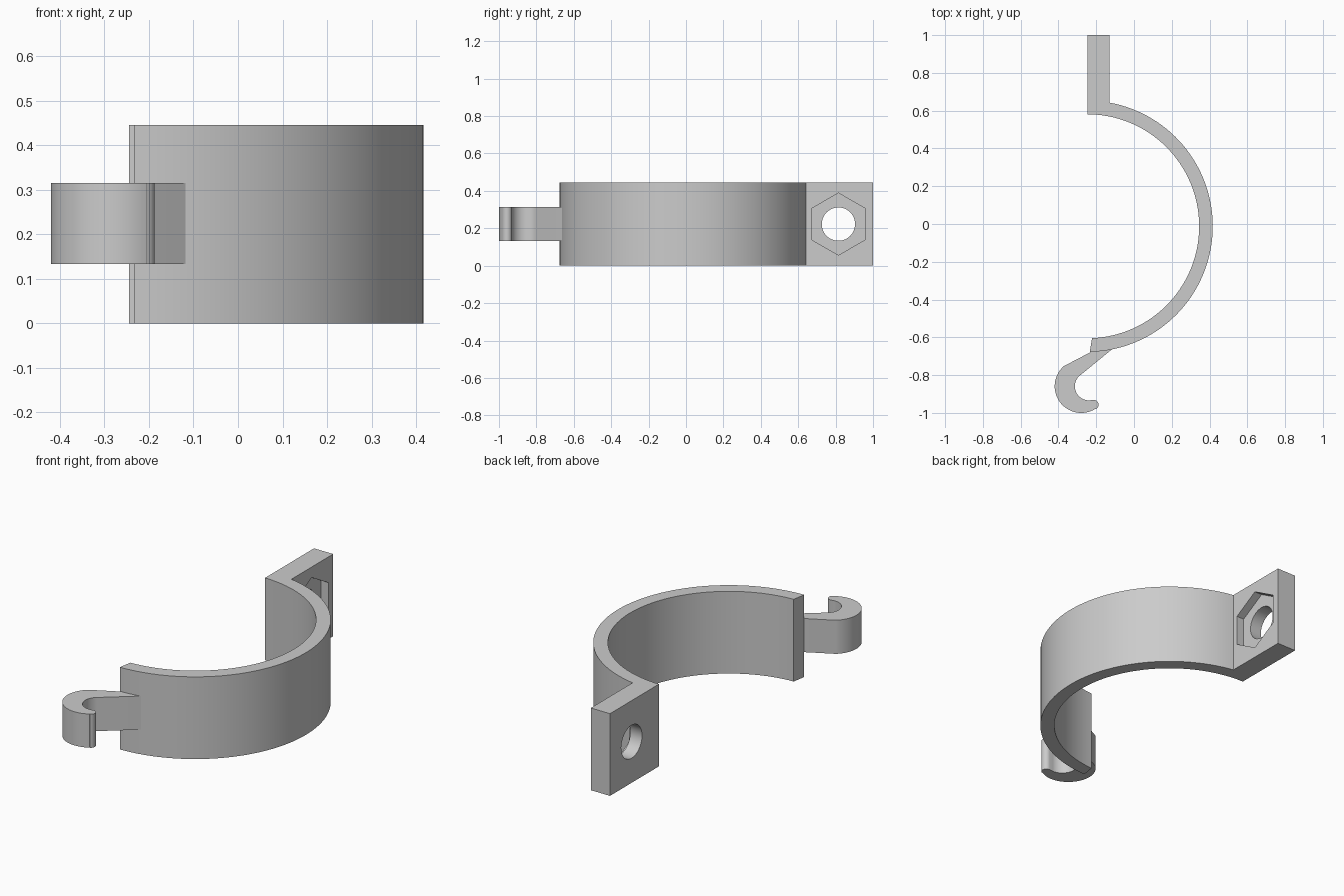
import bpy, bmesh, math
from mathutils import Matrix, Vector

cube = bpy.data.objects.get("Cube")
if cube:
    bpy.data.objects.remove(cube, do_unlink=True)

HEIGHT = 0.445
RING = (-0.248, -0.012)
R_IN, R_OUT = 0.593, 0.665
TAB_L, TAB_R = -0.245, -0.13
HOLE_Y, HOLE_Z = 0.815, HEIGHT / 2

grey = bpy.data.materials.new("plain grey")
grey.use_nodes = True
grey.diffuse_color = (0.6, 0.6, 0.6, 1)
grey.node_tree.nodes["Principled BSDF"].inputs["Base Color"].default_value = (0.6, 0.6, 0.6, 1)


def arc(centre, radius, start, end, steps):
    """Points along an arc, angles in degrees."""
    angles = [math.radians(start + (end - start) * i / steps) for i in range(steps + 1)]
    return [(centre[0] + radius * math.cos(a), centre[1] + radius * math.sin(a)) for a in angles]


def angle_at(radius, x):
    """Angle on the ring where the circle reaches x."""
    return math.degrees(math.acos((x - RING[0]) / radius))


def make_object(name, bm):
    bmesh.ops.recalc_face_normals(bm, faces=bm.faces)
    mesh = bpy.data.meshes.new(name)
    bm.to_mesh(mesh)
    bm.free()
    mesh.materials.append(grey)
    obj = bpy.data.objects.new(name, mesh)
    bpy.context.collection.objects.link(obj)
    return obj


def extrude_outline(name, points, z0, z1):
    bm = bmesh.new()
    face = bm.faces.new([bm.verts.new((x, y, z0)) for x, y in points])
    moved = bmesh.ops.extrude_face_region(bm, geom=[face])["geom"]
    verts = [g for g in moved if isinstance(g, bmesh.types.BMVert)]
    bmesh.ops.translate(bm, verts=verts, vec=(0, 0, z1 - z0))
    return make_object(name, bm)


def cut_bore(target, sides, radius, x0, x1):
    """Cut a prism-shaped bore running along x."""
    bm = bmesh.new()
    place = Matrix.Translation(Vector(((x0 + x1) / 2, HOLE_Y, HOLE_Z))) @ Matrix.Rotation(math.pi / 2, 4, "Y")
    bmesh.ops.create_cone(bm, cap_ends=True, segments=sides, radius1=radius,
                          radius2=radius, depth=x1 - x0, matrix=place)
    # Turn a hexagon so that one corner points straight up
    up = max(v.co.z for v in bm.verts) - HOLE_Z
    if up < radius * 0.99:
        bmesh.ops.rotate(bm, verts=bm.verts, cent=(0, HOLE_Y, HOLE_Z),
                         matrix=Matrix.Rotation(math.pi / sides, 3, "X"))
    cutter = make_object("bore_cutter", bm)
    cutter.hide_render = True
    mod = target.modifiers.new("bore", "BOOLEAN")
    mod.operation, mod.solver, mod.object = "DIFFERENCE", "EXACT", cutter
    bpy.context.view_layer.objects.active = target
    bpy.ops.object.modifier_apply(modifier=mod.name)
    bpy.data.objects.remove(cutter, do_unlink=True)


# Half ring with the bolt tab in one outline
outline = arc(RING, R_OUT, -angle_at(R_OUT, -0.234), angle_at(R_OUT, TAB_R), 64)
outline += [(TAB_R, 1), (TAB_L, 1)]
outline += arc(RING, R_IN, angle_at(R_IN, TAB_L), -angle_at(R_IN, -0.222), 64)
clamp = extrude_outline("clamp_half_ring", outline, 0, HEIGHT)

# Bolt hole and hexagonal nut pocket in the tab
cut_bore(clamp, 48, 0.089, TAB_L - 0.1, TAB_R + 0.1)
cut_bore(clamp, 6, 0.166, TAB_R - 0.045, TAB_R + 0.1)

# Curled hook, its root buried in the ring wall
hook = [(-0.14, -0.645), (-0.215, -0.665), (-0.233, -0.68)]
hook += arc((-0.279, -0.859), 0.141, 131, 302, 32)
hook += arc((-0.213, -0.957), 0.026, -60, 90, 10)
hook += arc((-0.238, -0.859), 0.075, 270, 122, 24)
hook += [(-0.115, -0.662)]
hook_obj = extrude_outline("latch_hook", hook, 0.133, 0.315)

# Smooth curves, crisp corners
bpy.ops.object.select_all(action="DESELECT")
for obj in (clamp, hook_obj):
    obj.select_set(True)
bpy.context.view_layer.objects.active = clamp
bpy.ops.object.shade_smooth_by_angle(angle=math.radians(30))
